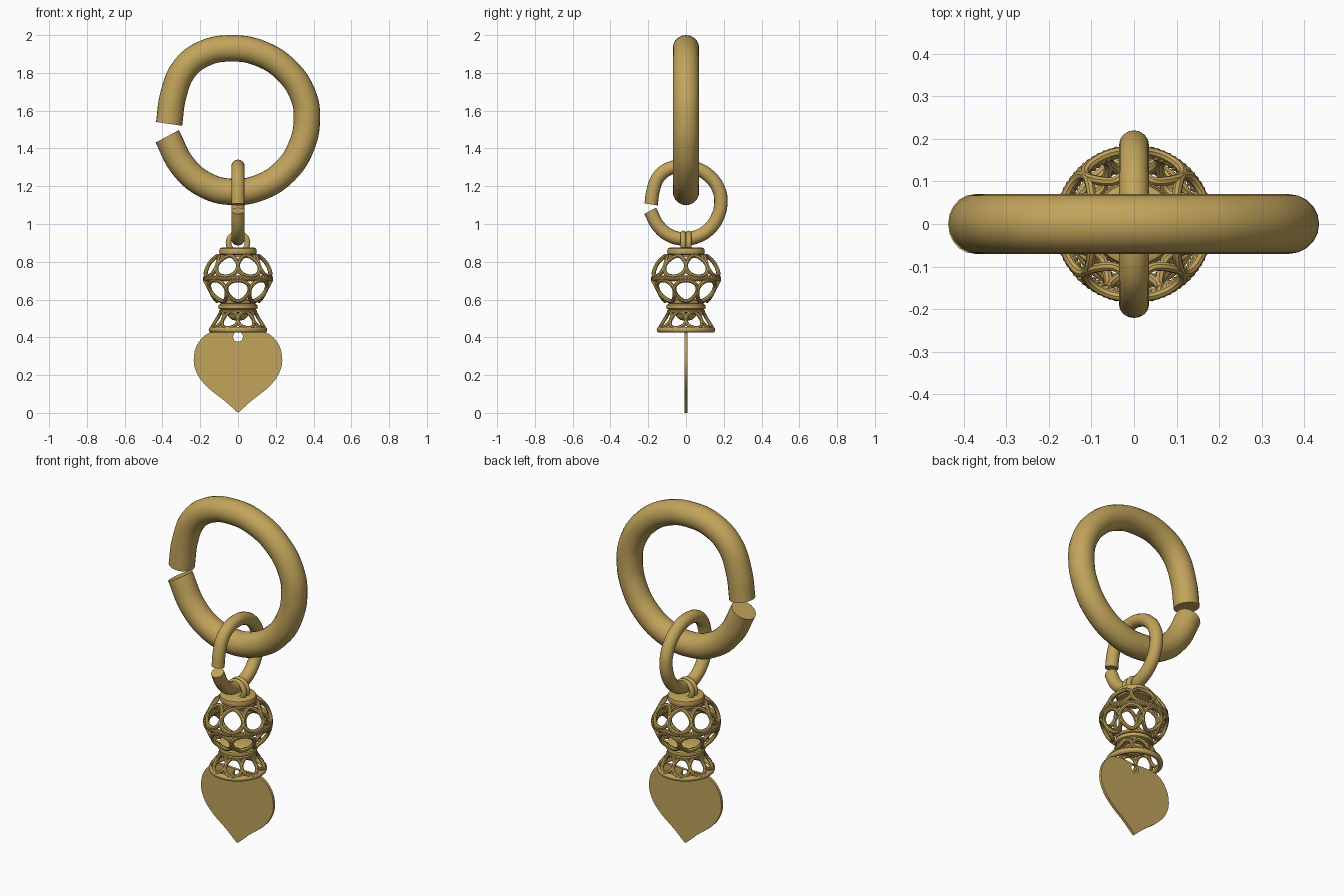
import bpy, bmesh, math
from math import sin, cos, pi, sqrt

if "Cube" in bpy.data.objects:
    bpy.data.objects.remove(bpy.data.objects["Cube"])

gold = bpy.data.materials.new("gold")
gold.diffuse_color = (0.54, 0.37, 0.105, 1)
gold.use_nodes = True
gold.node_tree.nodes["Principled BSDF"].inputs["Base Color"].default_value = gold.diffuse_color


def finish(ob):
    bpy.ops.object.select_all(action='DESELECT')
    ob.select_set(True)
    bpy.context.view_layer.objects.active = ob
    if ob.type == 'CURVE':
        bpy.ops.object.convert(target='MESH')
    ob = bpy.context.object
    ob.data.materials.clear()
    ob.data.materials.append(gold)
    bpy.ops.object.shade_smooth_by_angle(angle=math.radians(40))
    return ob


def add_spline(cu, pts, smooth, cyclic, corners=()):
    sp = cu.splines.new('BEZIER' if smooth else 'POLY')
    sp.use_cyclic_u = cyclic
    sp.resolution_u = 8
    store = sp.bezier_points if smooth else sp.points
    store.add(len(pts) - 1)
    for i, (q, p) in enumerate(zip(store, pts)):
        q.co = p if smooth else (*p, 1)
        if smooth:
            q.handle_left_type = q.handle_right_type = 'VECTOR' if i in corners else 'AUTO'


def tubes(name, paths, radius, smooth=False, cyclic=True, res=4):
    cu = bpy.data.curves.new(name, 'CURVE')
    cu.dimensions = '3D'
    cu.bevel_depth = radius
    cu.bevel_resolution = res
    cu.use_fill_caps = not cyclic
    for pts in paths:
        add_spline(cu, pts, smooth, cyclic)
    ob = bpy.data.objects.new(name, cu)
    bpy.context.collection.objects.link(ob)
    return finish(ob)


def lathe(name, profile, seg=48):
    bm = bmesh.new()
    rows = [[bm.verts.new((r * cos(2 * pi * k / seg), r * sin(2 * pi * k / seg), z))
             for k in range(seg)] for r, z in profile]
    for a, b in zip(rows, rows[1:]):
        for k in range(seg):
            n = (k + 1) % seg
            bm.faces.new((a[k], a[n], b[n], b[k]))
    bmesh.ops.remove_doubles(bm, verts=bm.verts, dist=1e-5)
    bmesh.ops.recalc_face_normals(bm, faces=bm.faces)
    me = bpy.data.meshes.new(name)
    bm.to_mesh(me)
    bm.free()
    ob = bpy.data.objects.new(name, me)
    bpy.context.collection.objects.link(ob)
    return finish(ob)


def circle(r, z, n=64):
    return [(r * cos(2 * pi * k / n), r * sin(2 * pi * k / n), z) for k in range(n)]


def lattice(name, radius_at, z0, z1, phase, wire):
    # eight wire loops wrapped on a surface of revolution
    paths = []
    zc, h = (z0 + z1) / 2, (z1 - z0) / 2
    for i in range(8):
        a0 = (i + phase) * pi / 4
        pts = []
        for k in range(28):
            t = 2 * pi * k / 28
            z = zc + h * sin(t)
            a = a0 + pi / 8 * cos(t)
            r = radius_at(z)
            pts.append((r * cos(a), r * sin(a), z))
        paths.append(pts)
    return tubes(name, paths, wire, res=2)


# open split rings: large one in the xz plane, half-size one in the yz plane
ring = [(-.365, 1.53), (-.343, 1.68), (-.285, 1.82), (-.18, 1.902), (-.04, 1.93),
        (.12, 1.902), (.26, 1.81), (.345, 1.68), (.365, 1.56), (.335, 1.41),
        (.25, 1.28), (.12, 1.195), (-.03, 1.17), (-.17, 1.205), (-.29, 1.305), (-.375, 1.464)]
tubes("large_ring", [[(x, 0, z) for x, z in ring]], 0.07, True, False, 8)
s = 0.506
tubes("small_ring", [[(0, x * s, 0.886 + s * (z - 1.10)) for x, z in ring]],
      0.07 * s, True, False, 6)

# double wire bail on top of the bead
tubes("bail", [[(0.05 * cos(2 * pi * k / 32), y, 0.9 + 0.05 * sin(2 * pi * k / 32))
                for k in range(32)] for y in (-0.015, 0.015)], 0.015)

# openwork bead
lathe("top_cap", [(0, .872), (.085, .875), (.096, .87), (.1, .855), (.096, .84),
                  (.088, .835), (.088, .825), (0, .825)])


def bead_radius(z):
    return 0.175 * sqrt(1 - ((z - 0.712) / 0.155) ** 2)


lattice("bead_upper_loops", bead_radius, 0.722, 0.832, 0.5, 0.011)
lattice("bead_lower_loops", bead_radius, 0.592, 0.702, 0.0, 0.011)

# twisted wire round the middle of the bead
N, twists = 320, 40
tubes("bead_middle_band", [[((0.171 + 0.007 * cos(t * twists + ph)) * cos(t),
                             (0.171 + 0.007 * cos(t * twists + ph)) * sin(t),
                             0.712 + 0.008 * sin(t * twists + ph))
                            for t in (2 * pi * k / N for k in range(N))]
                           for ph in (0, pi)], 0.009, res=2)

# collar with a dome beneath it
lathe("collar", [(0, .602), (.088, .602), (.098, .596), (.098, .582), (.09, .578),
                 (.102, .572), (.105, .562), (.102, .552), (.09, .547), (.1, .543),
                 (.1, .535), (.09, .53), (.058, .53), (.05, .508), (.03, .492), (0, .487)])

# flared skirt
lattice("skirt_loops", lambda z: 0.092 + 0.05 * ((0.535 - z) / 0.085) ** 1.2,
        0.45, 0.535, 0.5, 0.01)
tubes("skirt_rim", [circle(0.14, 0.44)], 0.015)

# flat heart with a round hole
half = [(.07, .433), (.14, .428), (.20, .385), (.234, .29), (.215, .205), (.16, .135), (.075, .067)]
outline = ([(0, .43, 0)] + [(x, z, 0) for x, z in half] + [(0, 0, 0)]
           + [(-x, z, 0) for x, z in reversed(half)])
cu = bpy.data.curves.new("heart_plate", 'CURVE')
cu.dimensions = '2D'
cu.fill_mode = 'BOTH'
cu.extrude = 0.008
add_spline(cu, outline, True, True, corners=(8,))
add_spline(cu, [(x, y + 0.403, 0) for x, y, _ in circle(0.026, 0, 24)], False, True)
heart = bpy.data.objects.new("heart_plate", cu)
heart.rotation_euler = (pi / 2, 0, 0)
bpy.context.collection.objects.link(heart)
finish(heart)
